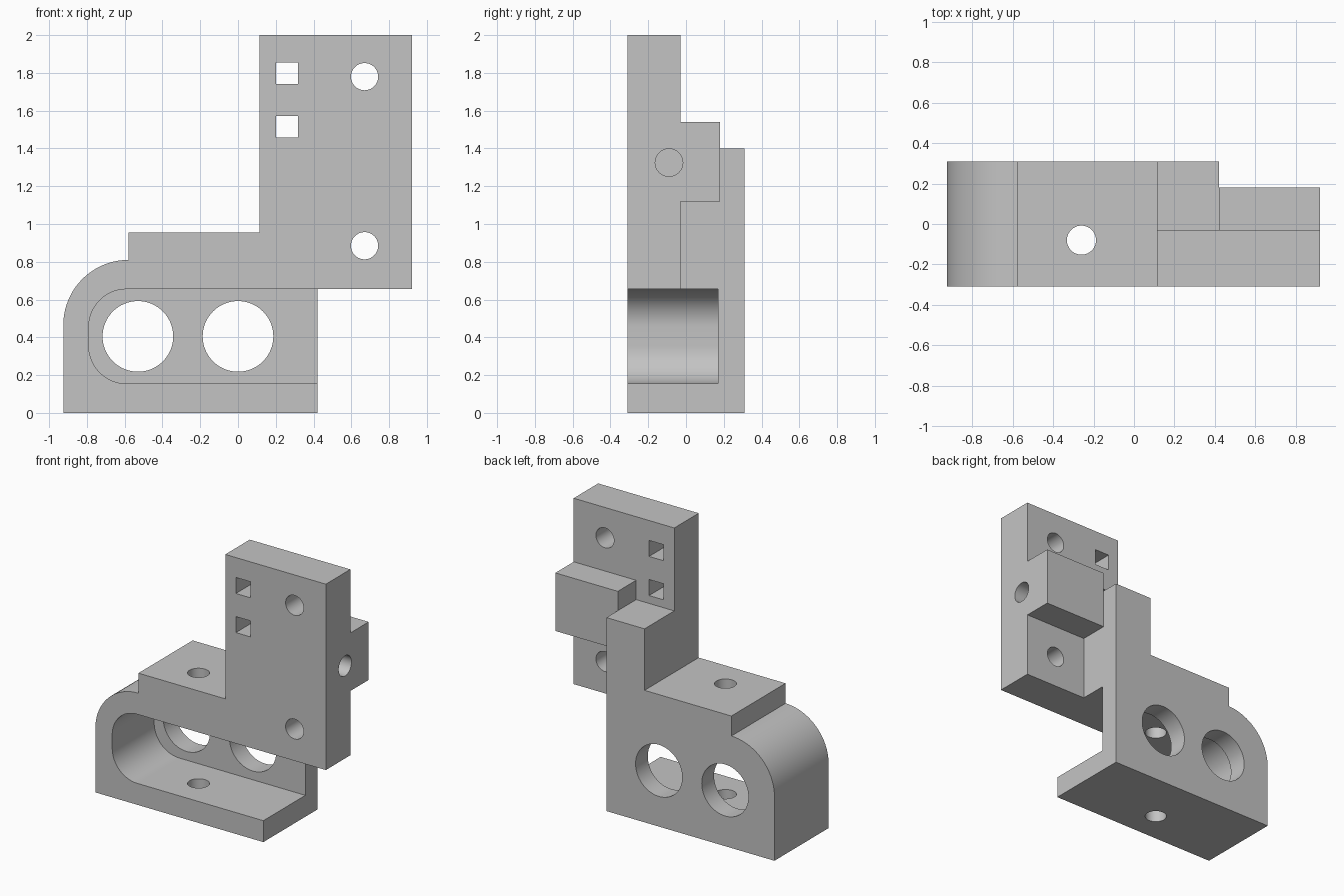
import bpy, bmesh
from math import pi, cos, sin, radians
from mathutils import Matrix, Vector

cube = bpy.data.objects.get("Cube")
if cube:
    bpy.data.objects.remove(cube, do_unlink=True)

grey = bpy.data.materials.new("light grey")
grey.use_nodes = True
grey.diffuse_color = (0.55, 0.55, 0.55, 1)
grey.node_tree.nodes["Principled BSDF"].inputs["Base Color"].default_value = (0.55, 0.55, 0.55, 1)


def finish(name, bm):
    bmesh.ops.recalc_face_normals(bm, faces=bm.faces)
    mesh = bpy.data.meshes.new(name)
    bm.to_mesh(mesh)
    bm.free()
    mesh.materials.append(grey)
    obj = bpy.data.objects.new(name, mesh)
    bpy.context.collection.objects.link(obj)
    return obj


def prism(name, outline, y0, y1):
    """Extrude an x-z outline from y0 to y1."""
    bm = bmesh.new()
    face = bm.faces.new([bm.verts.new((x, y0, z)) for x, z in outline])
    moved = bmesh.ops.extrude_face_region(bm, geom=[face])["geom"]
    bmesh.ops.translate(bm, vec=(0, y1 - y0, 0),
                        verts=[v for v in moved if isinstance(v, bmesh.types.BMVert)])
    return finish(name, bm)


def box(name, x, y, z):
    return prism(name, [(x[0], z[0]), (x[1], z[0]), (x[1], z[1]), (x[0], z[1])], *y)


def rod(name, centre, axis, radius, length):
    bm = bmesh.new()
    turn = Vector(axis).to_track_quat('Z', 'Y').to_matrix().to_4x4()
    bmesh.ops.create_cone(bm, cap_ends=True, segments=64, radius1=radius, radius2=radius,
                          depth=length, matrix=Matrix.Translation(centre) @ turn)
    return finish(name, bm)


def arc(cx, cz, r, start, end, steps=20):
    angles = [radians(start + (end - start) * i / steps) for i in range(steps + 1)]
    return [(cx + r * cos(a), cz + r * sin(a)) for a in angles]


def combine(target, tool, operation):
    mod = target.modifiers.new(operation.lower(), 'BOOLEAN')
    mod.operation = operation
    mod.solver = 'EXACT'
    mod.object = tool
    bpy.context.view_layer.objects.active = target
    bpy.ops.object.modifier_apply(modifier=mod.name)
    bpy.data.objects.remove(tool, do_unlink=True)


FRONT, BACK = -0.31, 0.31
LEFT, RIGHT = 0.92, -0.925
PLATE_BACK = -0.03
INNER, OUTER = 0.115, 0.42      # sides of the rear column

# Base with rounded shoulder, raised step and rear column
outline = [(OUTER, 0), (OUTER, 1.4), (INNER, 1.4), (INNER, 0.955), (-0.58, 0.955)]
outline += arc(-0.58, 0.465, 0.345, 90, 180) + [(RIGHT, 0)]
bracket = prism("bracket", outline, FRONT, BACK)

# Upright mounting plate and the block behind it
combine(bracket, box("mounting_plate", (INNER, LEFT), (FRONT, PLATE_BACK), (0.655, 2)), 'UNION')
combine(bracket, box("rear_block", (OUTER, LEFT), (-0.15, 0.18), (1.12, 1.54)), 'UNION')

# Open-ended pocket with rounded inner end
pocket = [(0.6, 0.155), (0.6, 0.655)]
pocket += arc(-0.59, 0.455, 0.2, 90, 180) + arc(-0.59, 0.355, 0.2, 180, 270)
combine(bracket, prism("pocket", pocket, -0.5, 0.17), 'DIFFERENCE')

# Large holes in the back wall
for x in (-0.53, 0):
    combine(bracket, rod("wall_hole", (x, 0.25, 0.405), (0, 1, 0), 0.187, 0.5), 'DIFFERENCE')

# Vertical bolt hole through roof and floor
combine(bracket, rod("bolt_hole", (-0.26, -0.08, 0.5), (0, 0, 1), 0.072, 2), 'DIFFERENCE')

# Round and square holes in the plate
for z in (0.885, 1.78):
    combine(bracket, rod("plate_hole", (0.67, -0.2, z), (0, 1, 0), 0.072, 0.6), 'DIFFERENCE')
for z in (1.457, 1.74):
    combine(bracket, box("square_hole", (0.2, 0.317), (-0.5, 0.1), (z, z + 0.116)), 'DIFFERENCE')

# Blind hole in the plate's side
combine(bracket, rod("side_hole", (0.92, -0.09, 1.325), (1, 0, 0), 0.073, 1), 'DIFFERENCE')

# Smooth curved walls, sharp edges elsewhere
bpy.ops.object.select_all(action='DESELECT')
bracket.select_set(True)
bpy.context.view_layer.objects.active = bracket
bpy.ops.object.shade_smooth_by_angle(angle=radians(25))
